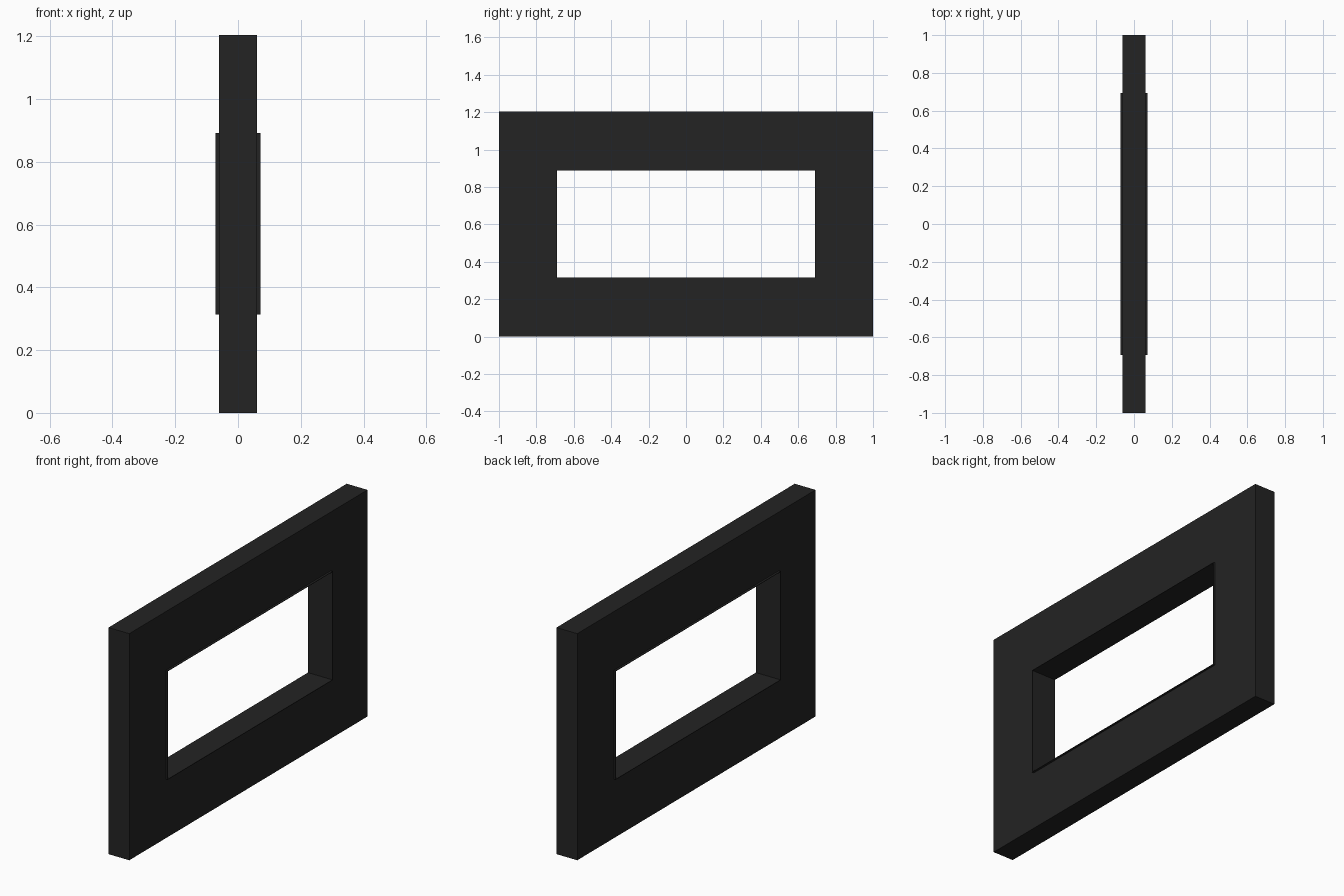
import bpy
import bmesh

cube = bpy.data.objects.get("Cube")
if cube:
    bpy.data.objects.remove(cube, do_unlink=True)

black = bpy.data.materials.new("matte_black")
black.use_nodes = True
COLOUR = (0.017, 0.017, 0.017, 1)
black.diffuse_color = COLOUR
black.node_tree.nodes["Principled BSDF"].inputs["Base Color"].default_value = COLOUR


def rectangular_ring(name, outer, inner, half_depth):
    """Rectangular ring along x; outer and inner are (half width, bottom, top)."""
    bm = bmesh.new()
    loops = []
    for x in (-half_depth, half_depth):
        for w, low, high in (outer, inner):
            corners = ((-w, low), (w, low), (w, high), (-w, high))
            loops.append([bm.verts.new((x, y, z)) for y, z in corners])
    back_out, back_in, front_out, front_in = loops
    # Two faces, outer rim and inner rim
    for a, b in ((back_out, back_in), (front_out, front_in),
                 (back_out, front_out), (back_in, front_in)):
        for i in range(4):
            j = (i + 1) % 4
            bm.faces.new((a[i], a[j], b[j], b[i]))
    bmesh.ops.recalc_face_normals(bm, faces=bm.faces)
    mesh = bpy.data.meshes.new(name)
    bm.to_mesh(mesh)
    bm.free()
    mesh.materials.append(black)
    obj = bpy.data.objects.new(name, mesh)
    bpy.context.collection.objects.link(obj)
    return obj


opening = (0.693, 0.313, 0.892)
clear_opening = (0.69, 0.316, 0.889)

# Flat panel with a window opening
rectangular_ring("panel", (1.0, 0.0, 1.204), opening, 0.061)
# Thin liner standing slightly proud of both panel faces
rectangular_ring("opening_liner", opening, clear_opening, 0.072)
